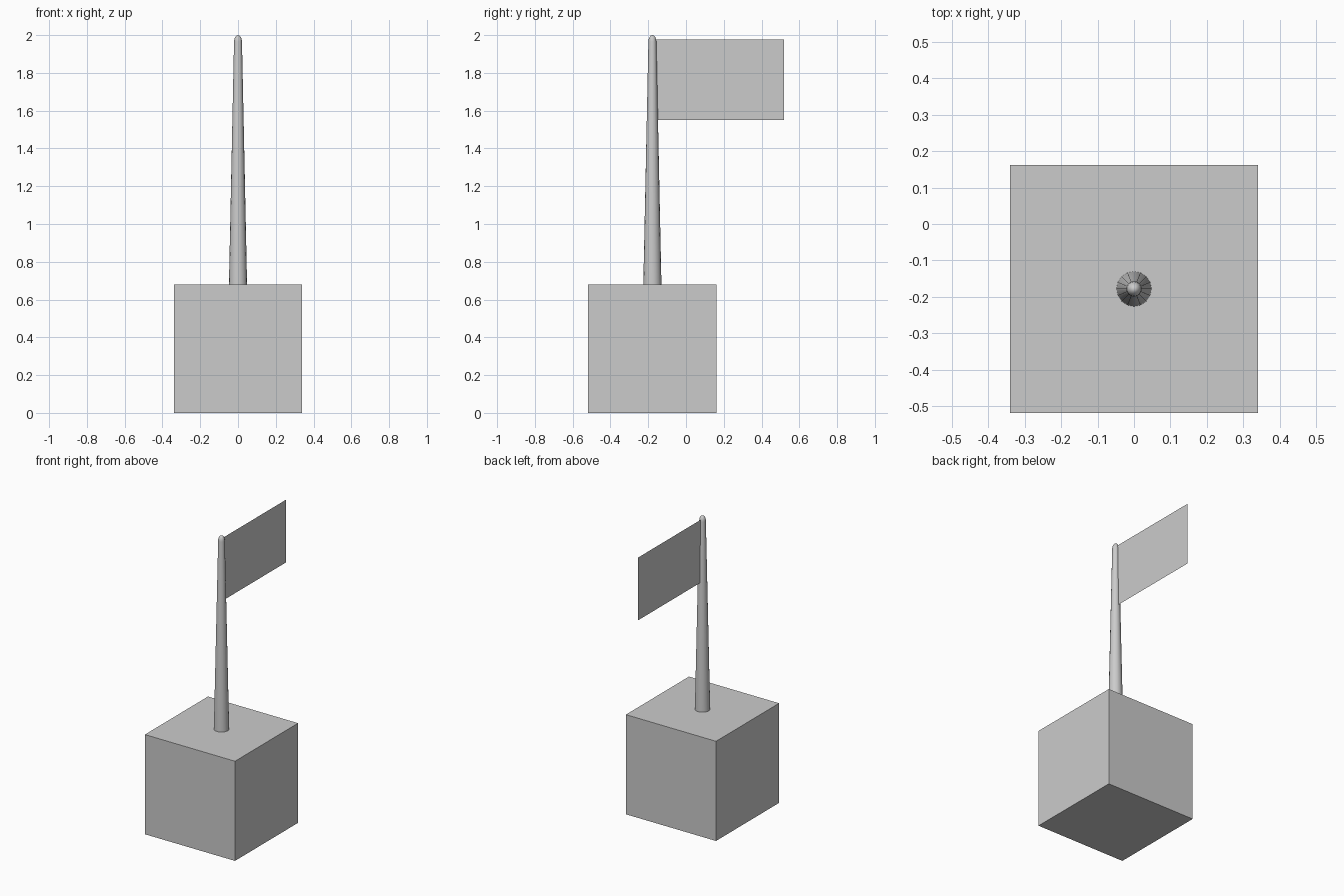
import bpy, bmesh, math
from mathutils import Matrix

if "Cube" in bpy.data.objects:
    bpy.data.objects.remove(bpy.data.objects["Cube"])

POLE_Y = -0.178


def make_object(name, bm):
    mesh = bpy.data.meshes.new(name)
    bm.to_mesh(mesh)
    bm.free()
    obj = bpy.data.objects.new(name, mesh)
    bpy.context.collection.objects.link(obj)
    return obj


# Square base block
bm = bmesh.new()
bmesh.ops.create_cube(bm, size=0.68, matrix=Matrix.Translation((0, POLE_Y, 0.34)))
make_object("base_block", bm)

# Tapered pole with a rounded tip, spun from a profile
profile = [(0.048, 0.68), (0.021, 1.965)]
profile += [(0.021 * math.cos(a), 1.965 + 0.035 * math.sin(a))
            for a in (math.radians(d) for d in (22.5, 45, 67.5, 90))]
bm = bmesh.new()
verts = [bm.verts.new((r, POLE_Y, z)) for r, z in profile]
edges = [bm.edges.new(pair) for pair in zip(verts, verts[1:])]
bmesh.ops.spin(bm, geom=verts + edges, cent=(0, POLE_Y, 0), axis=(0, 0, 1),
               angle=math.tau, steps=16, use_duplicate=False)
bmesh.ops.remove_doubles(bm, verts=bm.verts, dist=0.0005)
bmesh.ops.recalc_face_normals(bm, faces=bm.faces)
pole = make_object("pole", bm)
# Make sure the open shell faces outward
side = pole.data.polygons[0]
if side.normal.x * side.center.x + side.normal.y * (side.center.y - POLE_Y) < 0:
    pole.data.flip_normals()
bpy.context.view_layer.objects.active = pole
pole.select_set(True)
bpy.ops.object.shade_smooth_by_angle(angle=math.radians(40))

# Flat single-sheet flag
bm = bmesh.new()
bm.faces.new([bm.verts.new((0, y, z)) for y, z in
              ((-0.17, 1.55), (0.518, 1.55), (0.518, 1.978), (-0.17, 1.978))])
make_object("flag", bm)
